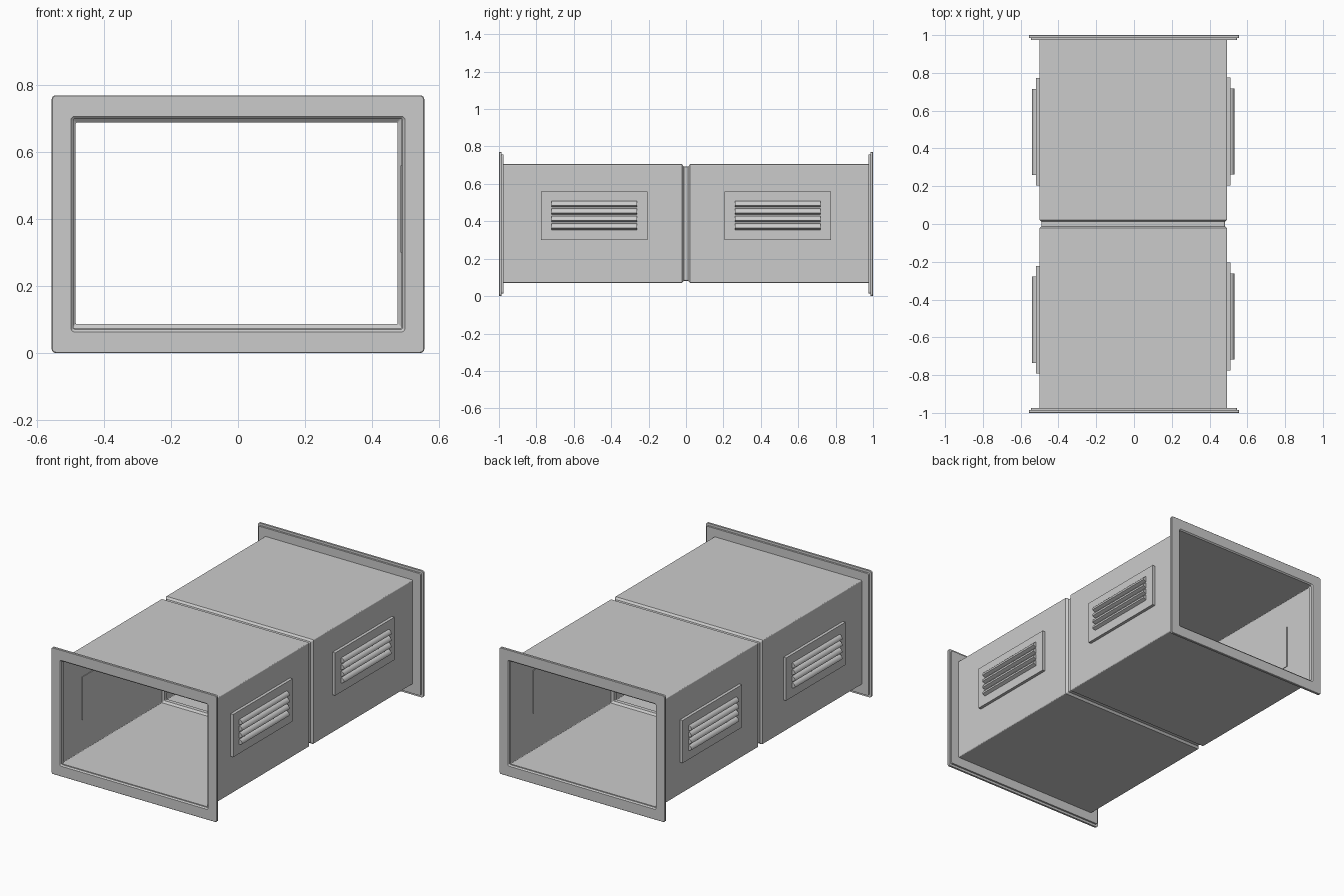
import bpy, bmesh, math

if "Cube" in bpy.data.objects:
    bpy.data.objects.remove(bpy.data.objects["Cube"])

CX, CZ = -0.004, 0.3875      # duct axis
HX, HZ = 0.497, 0.3175       # duct half width and half height


def finish(name, bm):
    bmesh.ops.recalc_face_normals(bm, faces=bm.faces)
    me = bpy.data.meshes.new(name)
    bm.to_mesh(me)
    bm.free()
    ob = bpy.data.objects.new(name, me)
    bpy.context.collection.objects.link(ob)
    return ob


def ring(bm, cx, cz, hx, hz, r, y, seg=4):
    """Rounded rectangle of vertices in the plane y."""
    out = []
    for k, (sx, sz) in enumerate(((1, 1), (-1, 1), (-1, -1), (1, -1))):
        for i in range(seg + 1):
            a = math.pi / 2 * (k + i / seg)
            out.append(bm.verts.new((cx + sx * (hx - r) + r * math.cos(a), y,
                                     cz + sz * (hz - r) + r * math.sin(a))))
    return out


def closed_loft(name, cx, cz, sections):
    """Skin (half x, half z, corner radius, y) sections into a closed tube."""
    bm = bmesh.new()
    rings = [ring(bm, cx, cz, *s) for s in sections]
    n = len(rings[0])
    for a, b in zip(rings, rings[1:] + rings[:1]):
        for i in range(n):
            j = (i + 1) % n
            bm.faces.new((a[i], a[j], b[j], b[i]))
    return finish(name, bm)


# Duct sheet with the pressed groove around the middle
path = [(-0.99, 0), (-0.022, 0), (-0.012, -0.012), (0.012, -0.012), (0.022, 0), (0.99, 0)]
T = 0.004
outer = [(HX + o, HZ + o, 0.006, y) for y, o in path]
inner = [(HX + o - T, HZ + o - T, 0.004, y) for y, o in reversed(path)]
closed_loft("duct_body", CX, CZ, outer + inner)

# Stepped end flanges
for name, s in (("front_flange", -1), ("back_flange", 1)):
    closed_loft(name, 0, 0.385, [
        (0.492, 0.315, 0.006, s * 0.975),
        (0.546, 0.371, 0.010, s * 0.975),
        (0.546, 0.371, 0.010, s * 0.986),
        (0.557, 0.385, 0.012, s * 0.986),
        (0.557, 0.385, 0.012, s * 0.998),
        (0.555, 0.383, 0.012, s * 1.0),
        (0.499, 0.322, 0.010, s * 1.0),
        (0.492, 0.315, 0.006, s * 0.993)])


def prism(bm, profile, y0, y1):
    """Extrude an (x, z) profile along y."""
    a = [bm.verts.new((x, y0, z)) for x, z in profile]
    b = [bm.verts.new((x, y1, z)) for x, z in profile]
    bm.faces.new(a)
    bm.faces.new(b[::-1])
    for i in range(len(a)):
        j = (i + 1) % len(a)
        bm.faces.new((a[i], b[i], b[j], a[j]))


def vent(name, side, yc, zc):
    # Back plate
    bm = bmesh.new()
    x0, x1 = CX + side * 0.489, CX + side * 0.515
    prism(bm, [(x0, zc - 0.13), (x1, zc - 0.13), (x1, zc + 0.13), (x0, zc + 0.13)],
          yc - 0.285, yc + 0.285)
    finish(name + "_plate", bm)
    # Four hooded louvres with rounded tops
    bm = bmesh.new()
    for k in range(4):
        zb = zc - 0.077 + k * 0.0403
        prof = [(x1 - side * 0.004, zb)]
        for i in range(7):
            a = math.pi / 2 * i / 6
            prof.append((x1 + side * 0.020 * math.cos(a), zb + 0.010 + 0.024 * math.sin(a)))
        prof.append((x1 - side * 0.004, zb + 0.034))
        prism(bm, prof, yc - 0.228, yc + 0.228)
    ob = finish(name + "_louvres", bm)
    bpy.ops.object.select_all(action='DESELECT')
    ob.select_set(True)
    bpy.context.view_layer.objects.active = ob
    bpy.ops.object.shade_smooth_by_angle(angle=math.radians(30))


vent("right_front_vent", 1, -0.49, 0.43)
vent("right_back_vent", 1, 0.49, 0.43)
vent("left_front_vent", -1, -0.507, 0.395)
vent("left_back_vent", -1, 0.488, 0.395)
